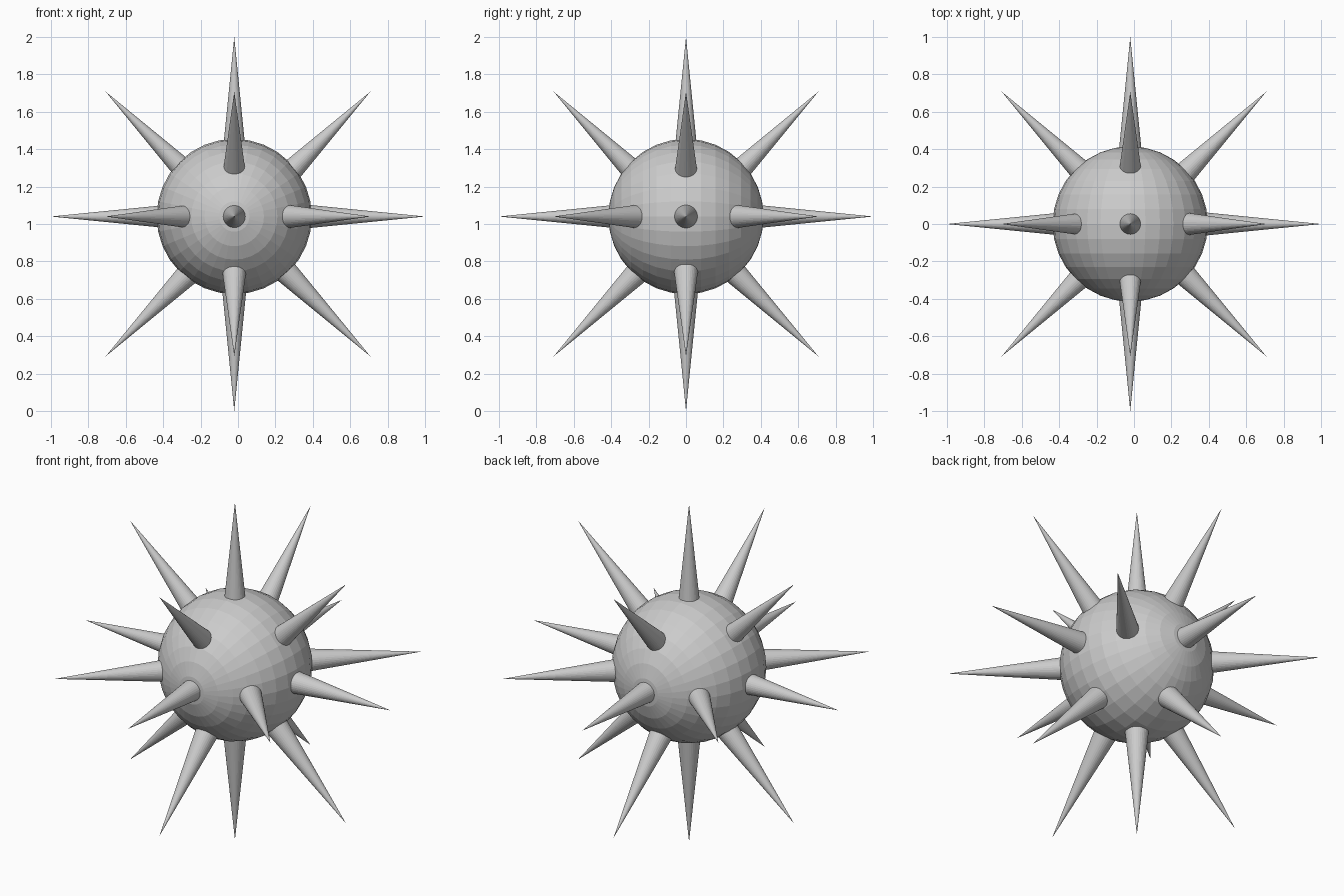
import bpy
from math import radians, sqrt
from mathutils import Vector

if "Cube" in bpy.data.objects:
    bpy.data.objects.remove(bpy.data.objects["Cube"])

CX, CZ = -0.02, 1.04      # the ball sits slightly off the middle
R = 0.415

# Faceted ball with its poles along y
bpy.ops.mesh.primitive_uv_sphere_add(segments=32, ring_count=16, radius=R,
                                     location=(CX, 0, CZ),
                                     rotation=(radians(90), 0, 0))
bpy.context.object.name = "ball"


def spike(name, base, tip):
    """Sharp cone from a base point buried in the ball out to its tip."""
    base, tip = Vector(base), Vector(tip)
    d = tip - base
    bpy.ops.mesh.primitive_cone_add(vertices=32, radius1=0.1 * d.length, radius2=0,
                                    depth=d.length, location=(base + tip) / 2,
                                    rotation=d.to_track_quat('Z', 'Y').to_euler())
    bpy.context.object.name = name


IN = 0.36                  # distance of the buried spike bases from the middle
k = sqrt(0.5)

# Six straight spikes along the axes
for s in (-1, 1):
    spike("side_spike", (CX + s * IN, 0, CZ), (s, 0, CZ))
    spike("front_back_spike", (CX, s * IN, CZ), (CX, s, CZ))
    spike("vertical_spike", (CX, 0, CZ + s * IN), (CX, 0, 1 + s))

# Twelve diagonal spikes, four in each plane
for a in (-k, k):
    for b in (-k, k):
        spike("diagonal_spike_xz", (a * IN, 0, 1 + b * IN), (a, 0, 1 + b))
        spike("diagonal_spike_yz", (CX, a * IN, 1 + b * IN), (CX, a, 1 + b))
        spike("diagonal_spike_xy", (a * IN, b * IN, CZ), (a, b, CZ))
